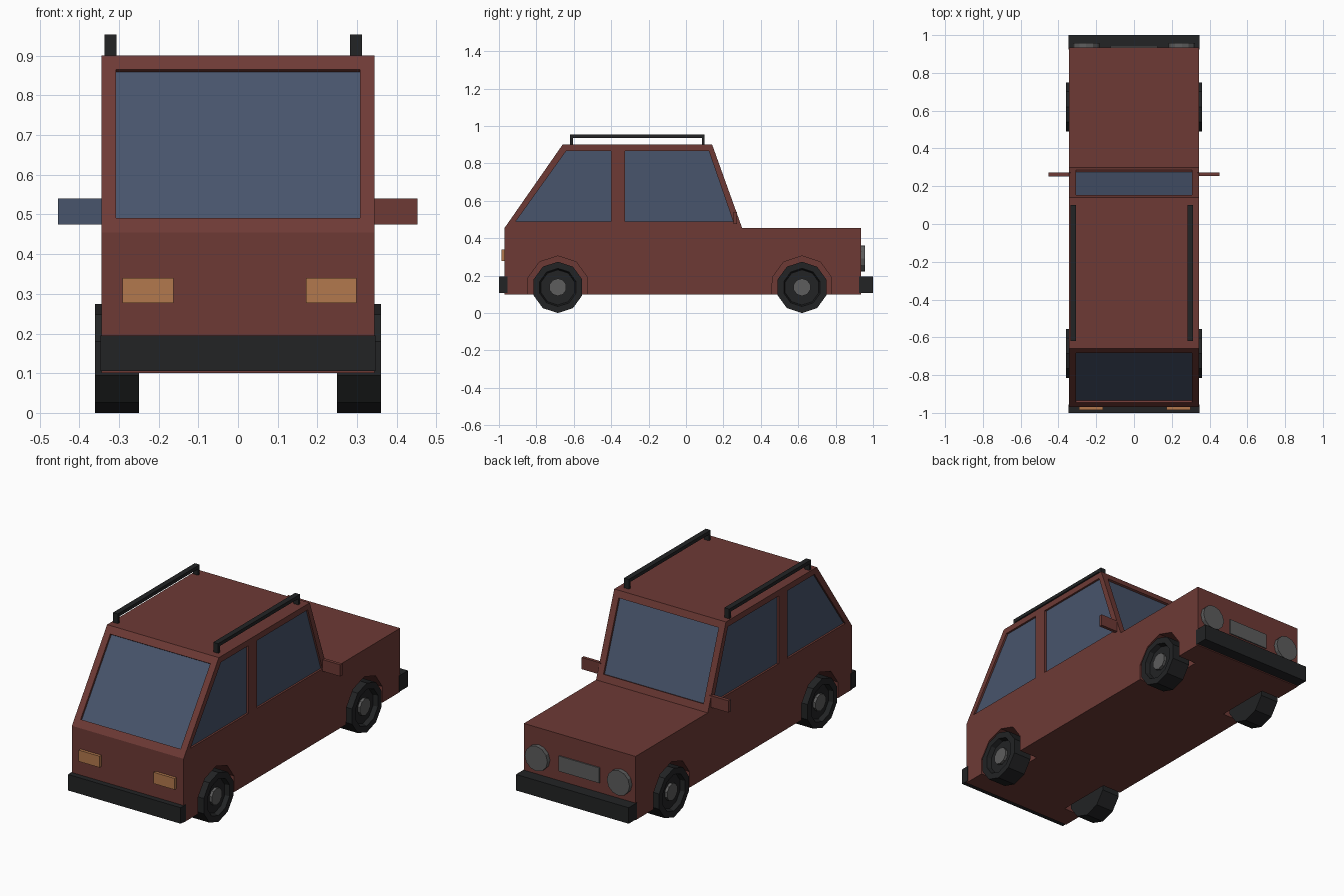
import bpy, bmesh
from math import sin, cos, pi, hypot

if "Cube" in bpy.data.objects:
    bpy.data.objects.remove(bpy.data.objects["Cube"])

def material(name, rgb):
    m = bpy.data.materials.new(name)
    m.diffuse_color = (*rgb, 1)
    m.use_nodes = True
    m.node_tree.nodes["Principled BSDF"].inputs["Base Color"].default_value = m.diffuse_color
    return m

RED = material("red_paint", (0.155, 0.042, 0.036))
GLASS = material("window_glass", (0.065, 0.09, 0.15))
BLACK = material("black_rubber", (0.016, 0.017, 0.018))
GREY = material("grey_metal", (0.11, 0.11, 0.11))
AMBER = material("amber_lens", (0.45, 0.19, 0.075))

def prism(name, pts, x0, x1, mat=None):
    """Extrude a (y, z) outline from x0 to x1."""
    bm = bmesh.new()
    f = bm.faces.new([bm.verts.new((x0, y, z)) for y, z in pts])
    r = bmesh.ops.extrude_face_region(bm, geom=[f])
    bmesh.ops.translate(bm, vec=(x1 - x0, 0, 0),
                        verts=[v for v in r["geom"] if isinstance(v, bmesh.types.BMVert)])
    bmesh.ops.recalc_face_normals(bm, faces=bm.faces)
    me = bpy.data.meshes.new(name)
    bm.to_mesh(me)
    bm.free()
    if mat:
        me.materials.append(mat)
    ob = bpy.data.objects.new(name, me)
    bpy.context.collection.objects.link(ob)
    return ob

def box(name, x, y, z, mat):
    return prism(name, [(y[0], z[0]), (y[1], z[0]), (y[1], z[1]), (y[0], z[1])], x[0], x[1], mat)

def ring(y, z, r, n=10):
    """Regular polygon with a vertex at the top."""
    return [(y + r * sin(2 * pi * i / n), z + r * cos(2 * pi * i / n)) for i in range(n)]

def cut(ob, cutter):
    m = ob.modifiers.new("cut", "BOOLEAN")
    m.operation, m.solver, m.object = "DIFFERENCE", "EXACT", cutter
    cutter.hide_render = True
    cutter.hide_viewport = True
    cutter.display_type = "WIRE"

# Body shell
body = prism("body", [(-0.97, 0.1), (-0.97, 0.455), (-0.66, 0.9), (0.14, 0.9),
                      (0.30, 0.455), (0.935, 0.455), (0.935, 0.1)], -0.344, 0.344, RED)

# Sloped windscreen and tailgate glass, sunk into the body
def sloped_window(name, low, high, sign):
    dy, dz = high[0] - low[0], high[1] - low[1]
    l = hypot(dy, dz)
    ny, nz = sign * abs(dz) / l, abs(dy) / l
    def slab(d0, d1):
        return [(p[0] + ny * d, p[1] + nz * d)
                for p, d in ((low, d0), (high, d0), (high, d1), (low, d1))]
    cut(body, prism(name + "_cutter", slab(-0.016, 0.03), -0.308, 0.308))
    prism(name, slab(-0.022, -0.012), -0.308, 0.308, GLASS)

sloped_window("windscreen", (0.287, 0.491), (0.153, 0.864), 1)
sloped_window("rear_window", (-0.945, 0.491), (-0.684, 0.866), -1)

# Side windows and wheel arches on both sides
side_windows = {
    "rear_side_window": [(-0.91, 0.49), (-0.64, 0.867), (-0.40, 0.867), (-0.40, 0.49)],
    "front_side_window": [(-0.325, 0.49), (-0.325, 0.867), (0.122, 0.867), (0.252, 0.49)],
}
AXLES = {"rear": -0.685, "front": 0.62}
for side, s in (("left", -1), ("right", 1)):
    for name, pts in side_windows.items():
        cut(body, prism(f"{side}_{name}_cutter", pts, s * 0.329, s * 0.38))
        prism(f"{side}_{name}", pts, s * 0.325, s * 0.333, GLASS)

    for end, y in AXLES.items():
        arc = [(y + 0.167 * cos(a * pi / 180), 0.138 + 0.167 * sin(a * pi / 180))
               for a in (18, 54, 90, 126, 162)]
        arch = [(y + 0.159, 0.05)] + arc + [(y - 0.159, 0.05)]
        cut(body, prism(f"{side}_{end}_arch_cutter", arch, s * 0.23, s * 0.4))

        # Ten-sided tyre with a dished face and a hub
        tyre = prism(f"{side}_{end}_tyre", ring(y, 0.137, 0.137), s * 0.25, s * 0.36, BLACK)
        bm = bmesh.new()
        bm.from_mesh(tyre.data)
        outer = [f for f in bm.faces if f.normal.x * s > 0.9]
        bmesh.ops.inset_region(bm, faces=outer, thickness=0.035)
        bmesh.ops.inset_region(bm, faces=outer, thickness=0.008, depth=-0.025)
        bm.to_mesh(tyre.data)
        bm.free()
        prism(f"{side}_{end}_hub", ring(y, 0.138, 0.047), s * 0.325, s * 0.35, GREY)

    # Door mirror
    box(f"{side}_mirror", (s * 0.335, s * 0.452), (0.254, 0.272), (0.475, 0.54), RED)

    # Roof rail on two feet
    x = s * 0.309 - 0.012
    xs = (x - 0.015, x + 0.015)
    prism(f"{side}_roof_rail", [(-0.62, 0.895), (-0.62, 0.954), (0.1, 0.954), (0.1, 0.895),
                                (0.085, 0.895), (0.085, 0.935), (-0.605, 0.935), (-0.605, 0.895)],
          *xs, BLACK)

    # Tail lamp
    c = s * 0.231 + 0.004
    box(f"{side}_tail_lamp", (c - 0.064, c + 0.064), (-0.986, -0.96), (0.277, 0.34), AMBER)

    # Round headlamp
    lamp = prism(f"{side}_headlamp", ring(0, 0, 0.07, 12), -0.02, 0.02, GREY)
    lamp.rotation_euler = (0, 0, pi / 2)
    lamp.location = (s * 0.253, 0.938, 0.292)

# Reflective face of the left mirror
box("left_mirror_glass", (-0.453, -0.34), (0.252, 0.256), (0.475, 0.54), GLASS)

# Grille and bumpers
box("grille", (-0.125, 0.125), (0.92, 0.942), (0.25, 0.335), GREY)
box("rear_bumper", (-0.347, 0.347), (-1.0, -0.955), (0.106, 0.195), BLACK)
box("front_bumper", (-0.347, 0.347), (0.925, 1.0), (0.106, 0.195), BLACK)
